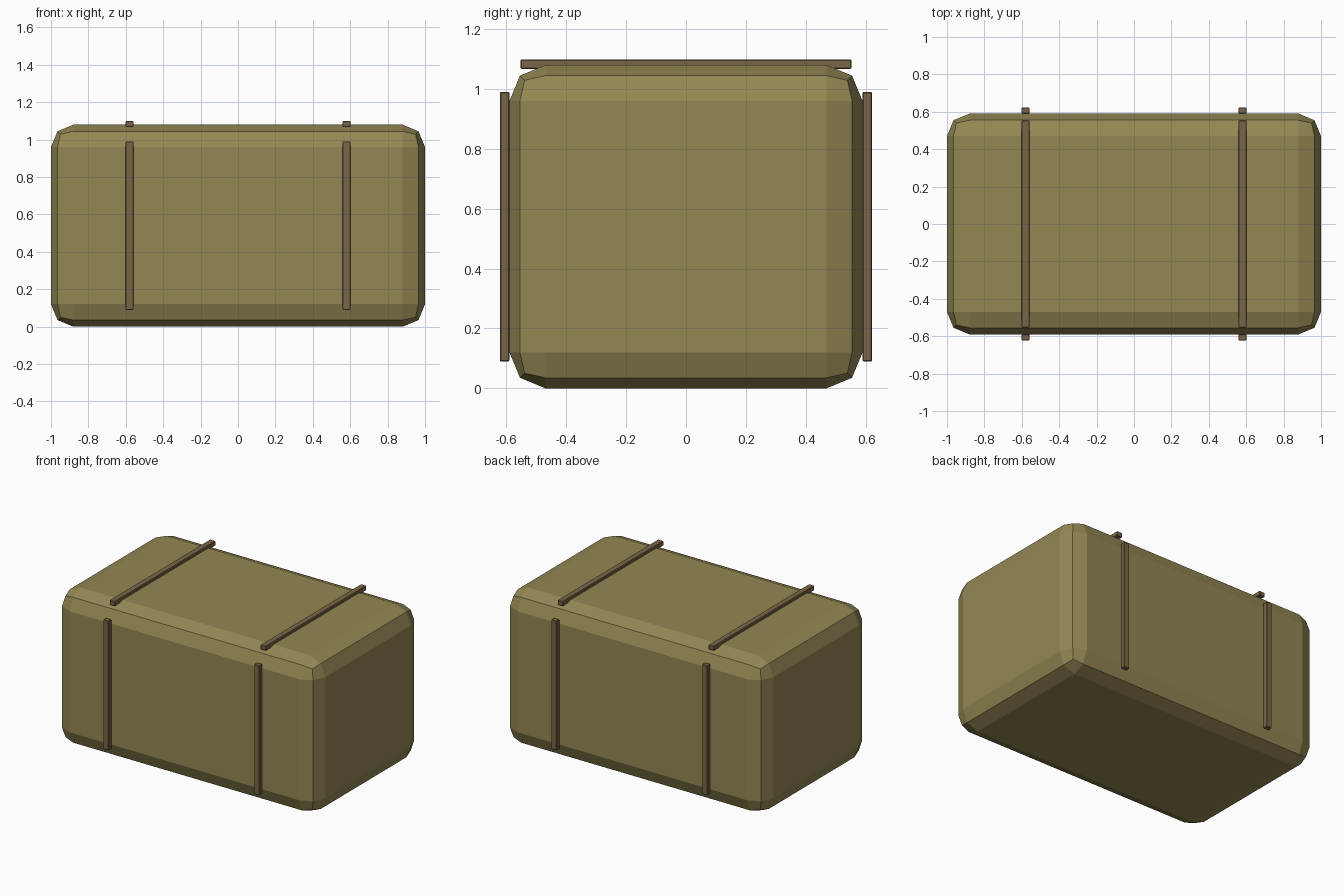
import bpy, bmesh

if "Cube" in bpy.data.objects:
    bpy.data.objects.remove(bpy.data.objects["Cube"])


def material(name, color):
    m = bpy.data.materials.new(name)
    m.diffuse_color = (*color, 1.0)
    m.use_nodes = True
    m.node_tree.nodes["Principled BSDF"].inputs["Base Color"].default_value = m.diffuse_color
    return m


def rounded_box(name, size, center, bevel, segments, mat):
    bm = bmesh.new()
    bmesh.ops.create_cube(bm, size=1.0)
    for v in bm.verts:
        v.co = [v.co[i] * size[i] + center[i] for i in range(3)]
    bmesh.ops.bevel(bm, geom=bm.edges[:], offset=bevel, segments=segments,
                    profile=0.5, affect='EDGES')
    me = bpy.data.meshes.new(name)
    bm.to_mesh(me)
    bm.free()
    me.materials.append(mat)
    ob = bpy.data.objects.new(name, me)
    bpy.context.collection.objects.link(ob)
    return ob


canvas = material("olive canvas", (0.295, 0.245, 0.088))
leather = material("brown leather", (0.195, 0.13, 0.063))

# Main soft-edged bundle
rounded_box("bundle_body", (2.0, 1.18, 1.08), (0, 0, 0.54), 0.12, 2, canvas)

# Straps on the top, front and back
for side, x in (("left", -0.58), ("right", 0.58)):
    rounded_box(f"top_strap_{side}", (0.042, 1.105, 0.032), (x, 0, 1.083),
                0.003, 1, leather)
    for face, y in (("front", -0.606), ("back", 0.606)):
        rounded_box(f"{face}_strap_{side}", (0.042, 0.032, 0.90), (x, y, 0.54),
                    0.003, 1, leather)
